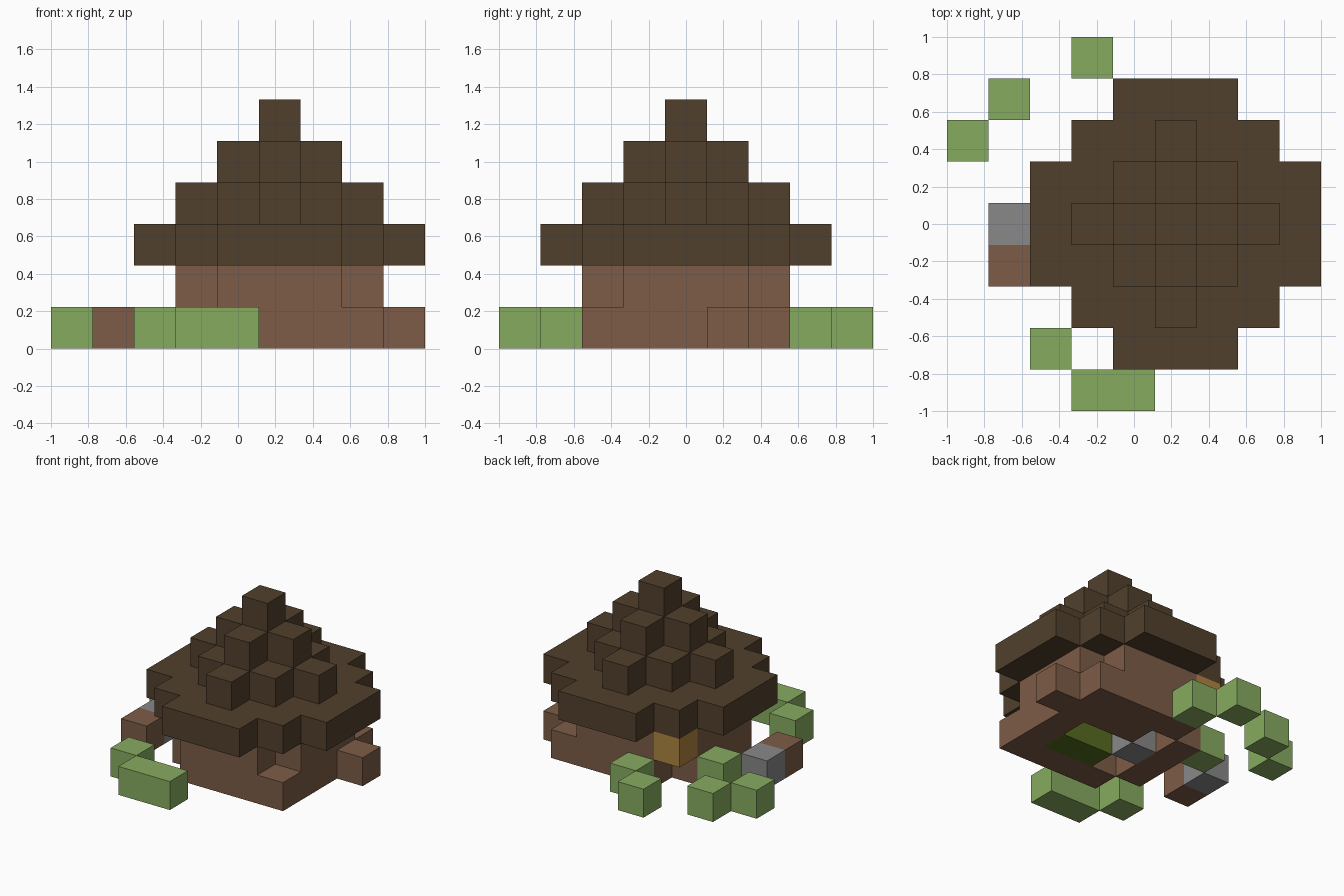
import bpy
import bmesh
from itertools import product
from mathutils import Vector

cube = bpy.data.objects.get("Cube")
if cube:
    bpy.data.objects.remove(cube, do_unlink=True)

CELL = 2 / 9
CX, CY = 5, 4          # grid cell under the roof peak


def linear(hex_code):
    channels = [int(hex_code[i:i + 2], 16) / 255 for i in (0, 2, 4)]
    return [c / 12.92 if c <= 0.04045 else ((c + 0.055) / 1.055) ** 2.4 for c in channels] + [1]


def make_material(name, hex_code):
    mat = bpy.data.materials.new(name)
    mat.use_nodes = True
    mat.diffuse_color = linear(hex_code)
    mat.node_tree.nodes["Principled BSDF"].inputs["Base Color"].default_value = linear(hex_code)
    return mat


bark = make_material("dark bark", "51402C")
timber = make_material("timber brown", "7D5C47")
leaf = make_material("leaf green", "87AB60")
stone = make_material("stone grey", "888888")
amber = make_material("amber", "AE8440")
olive = make_material("olive", "556B20")


def block(i, j, k=0):
    return {(i, j, k)}


# Stepped roof: a wide eave below shrinking diamonds
roof = set()
for dx, dy in product(range(-3, 4), repeat=2):
    reach = abs(dx) + abs(dy)
    if reach <= 4:
        roof |= block(CX + dx, CY + dy, 2)
    for level in range(3):
        if reach <= 2 - level:
            roof |= block(CX + dx, CY + dy, 3 + level)

# Square wall ring, open at the upper corners and at the two lower right ones
walls = set()
for dx, dy in product(range(-2, 3), repeat=2):
    if max(abs(dx), abs(dy)) == 2:
        corner = abs(dx) == abs(dy)
        if not corner or dx > 0:
            walls |= block(CX + dx, CY + dy, 0)
        if not corner:
            walls |= block(CX + dx, CY + dy, 1)

# Every part is a set of grid cells with one colour
parts = {
    "roof": (roof, bark),
    "walls": (walls, timber),
    "corner_lamp": (block(3, 6, 1), amber),
    "side_log": (block(8, 5), timber),
    "yard_log": (block(1, 3), timber),
    "yard_stone": (block(1, 4), stone),
    "indoor_stone": (block(4, 4), stone),
    "indoor_bed": (block(5, 3) | block(6, 3), olive),
    "indoor_bench": (block(5, 5) | block(6, 5), timber),
    "front_bushes": (block(2, 1) | block(3, 0) | block(4, 0), leaf),
    "back_bushes": (block(4, 7) | block(3, 8) | block(1, 7) | block(0, 6) | block(2, 5), leaf),
}
occupied = set().union(*(cells for cells, _ in parts.values()))


def build(name, cells, mat):
    """Skin a set of cells, leaving out sides that touch another cell."""
    bm = bmesh.new()
    for cell in sorted(cells):
        middle = Vector(cell) + Vector((0.5, 0.5, 0.5))
        for axis, sign in product(range(3), (-1, 1)):
            normal = Vector((0, 0, 0))
            normal[axis] = sign
            if tuple(int(c + n) for c, n in zip(cell, normal)) in occupied:
                continue
            u = Vector((0, 0, 0))
            u[(axis + 1) % 3] = 0.5
            v = normal.cross(u)
            centre = middle + normal / 2
            ring = (centre - u - v, centre + u - v, centre + u + v, centre - u + v)
            bm.faces.new([bm.verts.new(((p.x - 4.5) * CELL, (p.y - 4.5) * CELL, p.z * CELL))
                          for p in ring])
    bmesh.ops.remove_doubles(bm, verts=bm.verts, dist=0.001)
    mesh = bpy.data.meshes.new(name)
    bm.to_mesh(mesh)
    bm.free()
    mesh.materials.append(mat)
    bpy.context.collection.objects.link(bpy.data.objects.new(name, mesh))


for part_name, (part_cells, part_mat) in parts.items():
    build(part_name, part_cells, part_mat)
